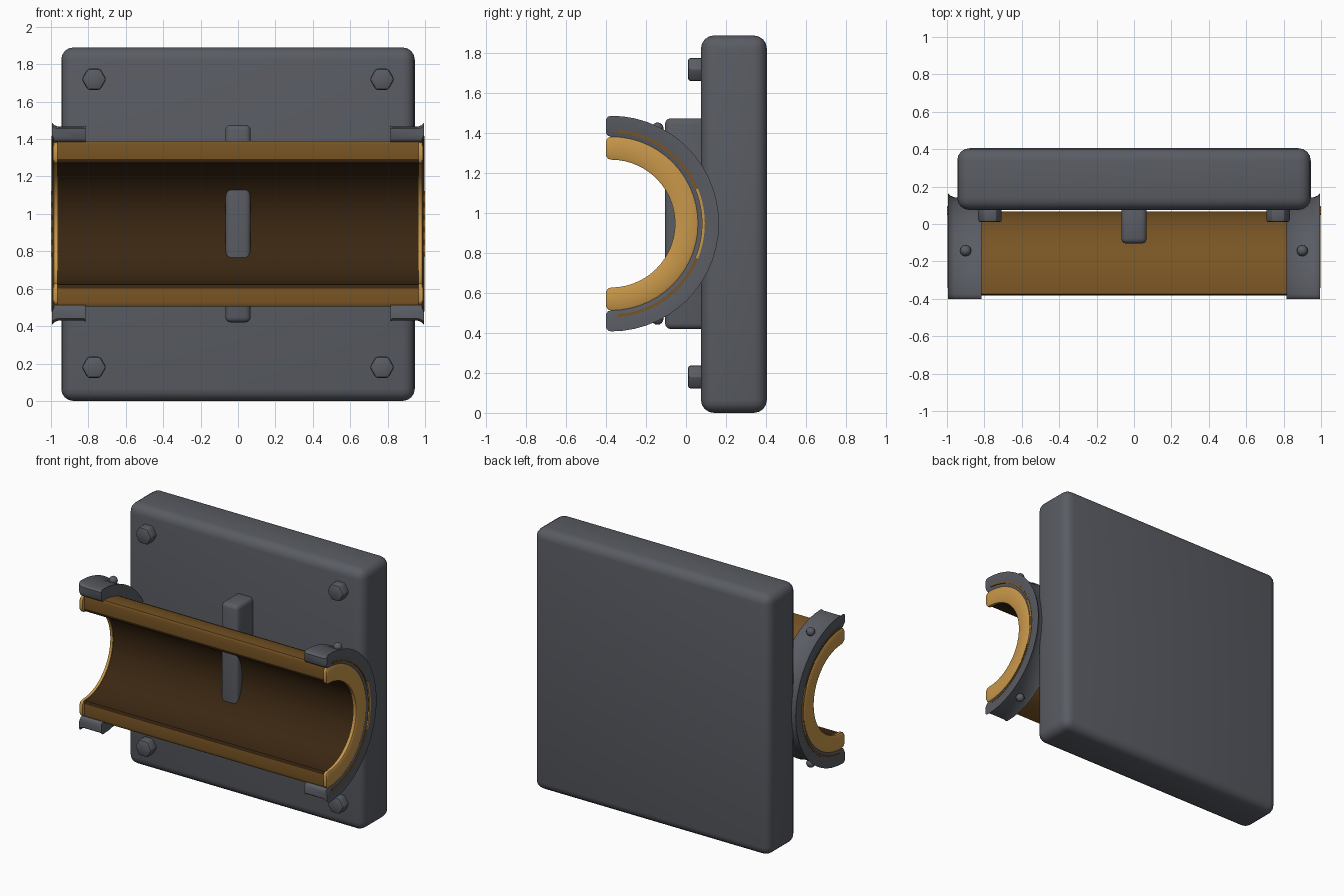
import bpy, bmesh, math

if "Cube" in bpy.data.objects:
    bpy.data.objects.remove(bpy.data.objects["Cube"])

CY, CZ = -0.375, 0.948      # axis of the half-pipe (runs along x)


def mat(name, rgb):
    m = bpy.data.materials.new(name)
    m.diffuse_color = (*rgb, 1)
    m.use_nodes = True
    m.node_tree.nodes["Principled BSDF"].inputs["Base Color"].default_value = m.diffuse_color
    return m


GREY = mat("dark_grey_metal", (0.10, 0.107, 0.125))
BROWN = mat("bronze_brown", (0.19, 0.09, 0.018))
GOLD = mat("light_gold", (0.58, 0.31, 0.068))
DARK = mat("dark_brown_inside", (0.043, 0.02, 0.006))


def finish(name, bm, mats, angle=40):
    bmesh.ops.recalc_face_normals(bm, faces=bm.faces)
    me = bpy.data.meshes.new(name)
    bm.to_mesh(me)
    bm.free()
    ob = bpy.data.objects.new(name, me)
    bpy.context.collection.objects.link(ob)
    for m in mats:
        me.materials.append(m)
    bpy.ops.object.select_all(action='DESELECT')
    ob.select_set(True)
    bpy.context.view_layer.objects.active = ob
    bpy.ops.object.shade_smooth_by_angle(angle=math.radians(angle))
    return ob


def box(name, lo, hi, bevel, m, segs=3):
    bm = bmesh.new()
    bmesh.ops.create_cube(bm, size=1)
    for v in bm.verts:
        v.co = [(a + b) / 2 + c * (b - a) for a, b, c in zip(lo, hi, v.co)]
    bmesh.ops.bevel(bm, geom=bm.edges[:], offset=bevel, segments=segs,
                    profile=0.5, affect='EDGES')
    return finish(name, bm, [m])


def half_ring(name, profile, mats, lip=0.0, span=90, n=28, inner=None):
    """Sweep a closed (x, r) profile round the back half of the pipe axis."""
    bm = bmesh.new()
    rm = (min(p[1] for p in profile) + max(p[1] for p in profile)) / 2
    rings = []

    def ring(a, drop, squeeze):
        c, s = math.cos(a), math.sin(a)
        vs = []
        for x, r in profile:
            r = rm + (r - rm) * squeeze
            vs.append(bm.verts.new((x, CY + r * c - drop, CZ + r * s)))
        rings.append(vs)

    sp = math.radians(span)
    if lip:
        ring(-sp, lip, 0.65)
        ring(-sp, lip * 0.6, 0.92)
    for i in range(n + 1):
        ring(-sp + 2 * sp * i / n, 0, 1)
    if lip:
        ring(sp, lip * 0.6, 0.92)
        ring(sp, lip, 0.65)
    k = len(profile)
    for a, b in zip(rings, rings[1:]):
        for j in range(k):
            f = bm.faces.new((a[j], a[(j + 1) % k], b[(j + 1) % k], b[j]))
            if j == inner:
                f.material_index = 1
    bm.faces.new(rings[0])
    bm.faces.new(rings[-1])
    return finish(name, bm, mats)


# wall plate and centre bracket
box("back_plate", (-0.945, 0.075, 0), (0.945, 0.405, 1.89), 0.065, GREY, 4)
box("centre_bracket", (-0.068, -0.105, 0.42), (0.068, 0.10, 1.475), 0.028, GREY)

# hexagonal bolt heads
for x in (-0.77, 0.77):
    for z in (0.18, 1.72):
        bm = bmesh.new()
        bmesh.ops.create_cone(bm, cap_ends=True, segments=6, radius1=0.066,
                              radius2=0.066, depth=0.09)
        bmesh.ops.bevel(bm, geom=bm.edges[:], offset=0.012, segments=2,
                        profile=0.5, affect='EDGES')
        for v in bm.verts:
            px, py, pz = v.co
            v.co = (x + py, 0.055 + pz, z + px)
        finish("bolt_head", bm, [GREY], 30)

# half-pipe with a darker inside
half_ring("half_pipe", [(-0.975, 0.325), (-0.975, 0.443), (0.975, 0.443), (0.975, 0.325)],
          [BROWN, DARK], lip=0.006, n=32, inner=3)

# end fittings, mirrored left and right
for s, side in ((1, "right"), (-1, "left")):
    half_ring(side + "_end_rim",
              [(s * 0.965, 0.32), (s * 0.985, 0.32), (s * 0.99, 0.33),
               (s * 0.99, 0.425), (s * 0.985, 0.435), (s * 0.965, 0.435)],
              [GOLD], lip=0.026)
    half_ring(side + "_collar",
              [(s * 0.815, 0.435), (s * 0.815, 0.525), (s * 0.825, 0.518),
               (s * 0.96, 0.518), (s * 0.98, 0.526), (s * 0.995, 0.54),
               (s * 0.995, 0.47), (s * 0.985, 0.435)],
              [GREY], lip=0.026)
    # bronze seam in the end of the collar, brighter at the back
    for nm, m, span, r, x in (("_seam", BROWN, 86, 0.456, 0.997),
                              ("_seam_highlight", GOLD, 22, 0.455, 1.0)):
        half_ring(side + nm, [(s * 0.98, r), (s * x, r), (s * x, r + 0.014),
                              (s * 0.98, r + 0.014)], [m], span=span, n=20)
    # rivets above and below the collar
    for t in (1, -1):
        a = math.radians(64) * t
        bm = bmesh.new()
        bmesh.ops.create_uvsphere(bm, u_segments=12, v_segments=8, radius=0.03)
        for v in bm.verts:
            v.co.x += s * 0.9
            v.co.y += CY + 0.53 * math.cos(a)
            v.co.z += CZ + 0.53 * math.sin(a)
        finish(side + "_rivet", bm, [GREY])
